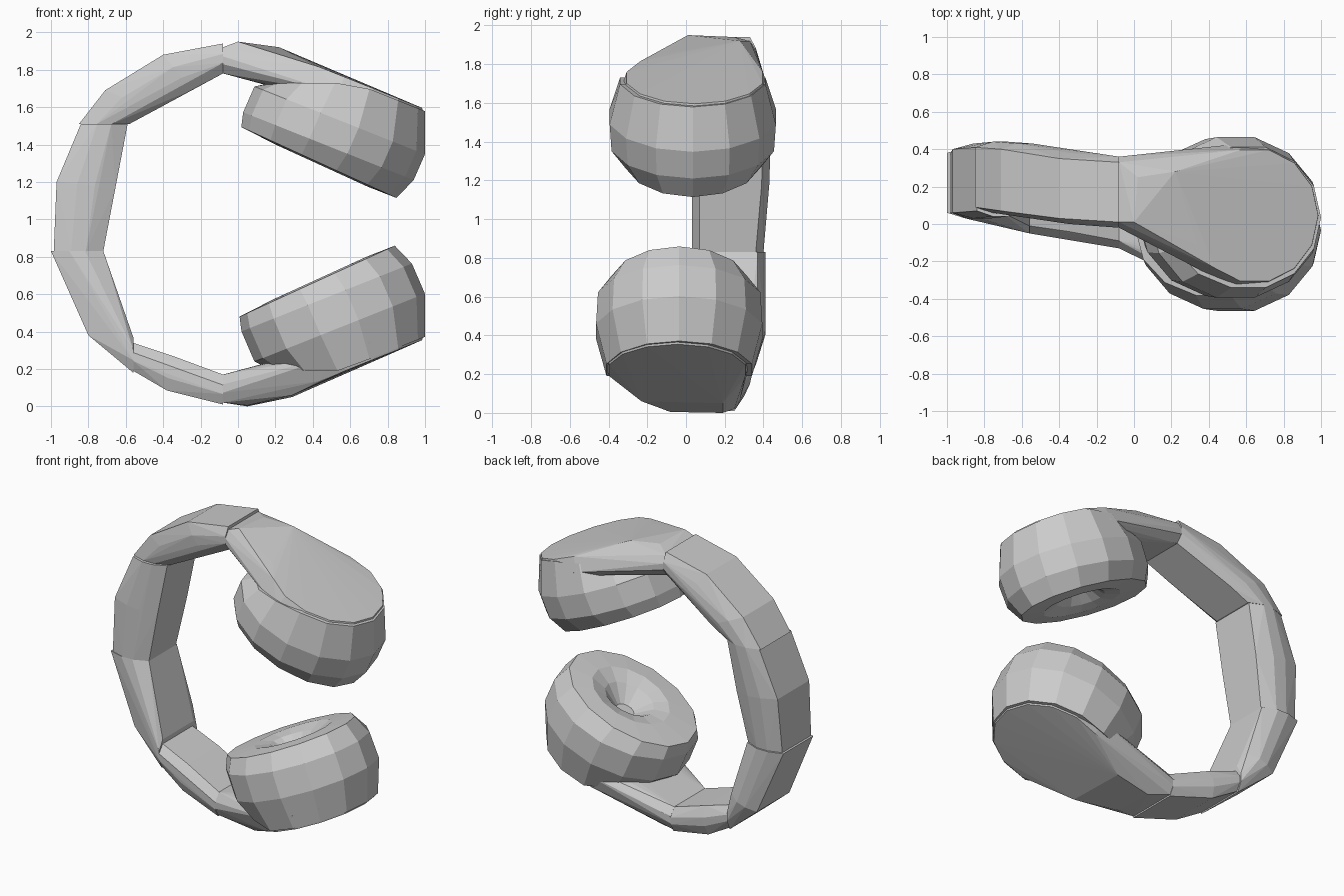
import bpy, bmesh, math

if "Cube" in bpy.data.objects:
    bpy.data.objects.remove(bpy.data.objects["Cube"])

N = 14            # sides of the ear cups
C, S = 0.93, 0.37  # tilt of the cups
MID = 1.95        # lower side = upper side with z -> MID - z, y -> -y


def finish(bm, name):
    bmesh.ops.recalc_face_normals(bm, faces=bm.faces)
    me = bpy.data.meshes.new(name)
    bm.to_mesh(me)
    bm.free()
    ob = bpy.data.objects.new(name, me)
    bpy.context.collection.objects.link(ob)
    return ob


def hull(name, pts):
    bm = bmesh.new()
    for p in pts:
        bm.verts.new(p)
    res = bmesh.ops.convex_hull(bm, input=bm.verts)
    junk = [v for v in set(res["geom_interior"] + res["geom_unused"])
            if isinstance(v, bmesh.types.BMVert) and v.is_valid]
    bmesh.ops.delete(bm, geom=junk, context='VERTS')
    return finish(bm, name)


def place(u, y, n, lower):
    """Tilted cup coordinates to world; the lower cup is turned about x."""
    x, z = C * u + S * n, C * n - S * u
    return (x, -y, MID - z) if lower else (x, y, z)


def station(xo, zo, xi, zi, y0, y1):
    """Chamfered cross-section of the headband."""
    pts = []
    for f, inset in ((0, 0.03), (0.35, 0.0), (0.65, 0.0), (1, 0.04)):
        x, z = xo + (xi - xo) * f, zo + (zi - zo) * f
        pts += [(x, y0 + inset, z), (x, y1 - inset, z)]
    return pts


# headband: four faceted hull segments
segments = {
    "headband_upper": [(-.08, 1.94, -.08, 1.78, -.02, .36), (-.40, 1.88, -.25, 1.69, 0, .38),
                       (-.71, 1.69, -.45, 1.58, .04, .43), (-.85, 1.51, -.58, 1.51, .06, .44)],
    "headband_middle": [(-.84, 1.51, -.59, 1.51, .04, .44), (-.97, 1.20, -.655, 1.17, .03, .43),
                        (-.985, .83, -.72, .83, .03, .40)],
    "headband_lower": [(-1.0, .83, -.72, .83, .03, .41), (-.80, .38, -.60, .45, 0, .41),
                       (-.56, .18, -.56, .37, -.05, .36)],
    "headband_end": [(-.56, .19, -.56, .34, -.05, .35), (-.38, .085, -.35, .27, -.08, .33),
                     (-.08, .01, -.08, .17, -.13, .28)],
}
for name, stations in segments.items():
    hull(name, [p for s in stations for p in station(*s)])


# ear cup: ring loft with a small recess in the broad cushion
def ear_cup(name, lower, pad, cut):
    # centre u, radius u, radius y, height n
    levels = [(-.06, .06, .05, pad + .12), (-.06, .17, .14, pad + .03),
              (-.06, .27, .23, pad), (-.08, .455, .355, pad + .01),
              (-.065, .49, .43, pad + .11), (-.06, .49, .44, 1.62),
              (-.065, .41, .385, 1.835)]
    bm = bmesh.new()
    rings = []
    for cu, ru, ry, n in levels:
        ring = []
        for i in range(N):
            a = 2 * math.pi * i / N
            u, y = cu + ru * math.cos(a), .035 + ry * math.sin(a)
            # the back of the cup is cut off level beside the arm
            top = (cut + S * u) / C
            # the cushion leans out slightly on the headband side
            lean = .025 * (-math.cos(a)) if n < pad + .02 else 0
            ring.append(bm.verts.new(place(u, y, min(n + lean * ru / .5, top), lower)))
        rings.append(ring)
    for a, b in zip(rings, rings[1:]):
        for i in range(N):
            j = (i + 1) % N
            bm.faces.new((a[i], a[j], b[j], b[i]))
    bm.faces.new(rings[0])
    bm.faces.new(rings[-1])
    finish(bm, name)


# arm plate: disc over the cup tapering into the headband
def arm_plate(name, lower, end, knuckle):
    pts = station(*end) + knuckle
    for i in range(N):
        a = 2 * math.pi * i / N
        c, s = math.cos(a), math.sin(a)
        pts.append(place(-.04 + .365 * c, .045 + .36 * s, 1.845, lower))
        if c > -.3:
            pts.append(place(-.04 + .41 * c, .045 + .39 * s, 1.75, lower))
    hull(name, pts)


ear_cup("upper_ear_cup", False, 1.36, 1.73)
ear_cup("lower_ear_cup", True, 1.335, 1.76)
arm_plate("upper_arm_plate", False, (-.08, 1.92, -.08, 1.78, -.02, .36),
          [(0, .01, 1.95), (.02, .25, 1.94), (-.01, -.01, 1.87),
           (.2, -.10, 1.86), (.22, .28, 1.92)])
arm_plate("lower_arm_plate", True, (-.08, .02, -.08, .17, -.13, .28),
          [(.05, -.08, .005), (.05, .19, 0), (.29, -.23, .06), (.29, .19, .05)])
